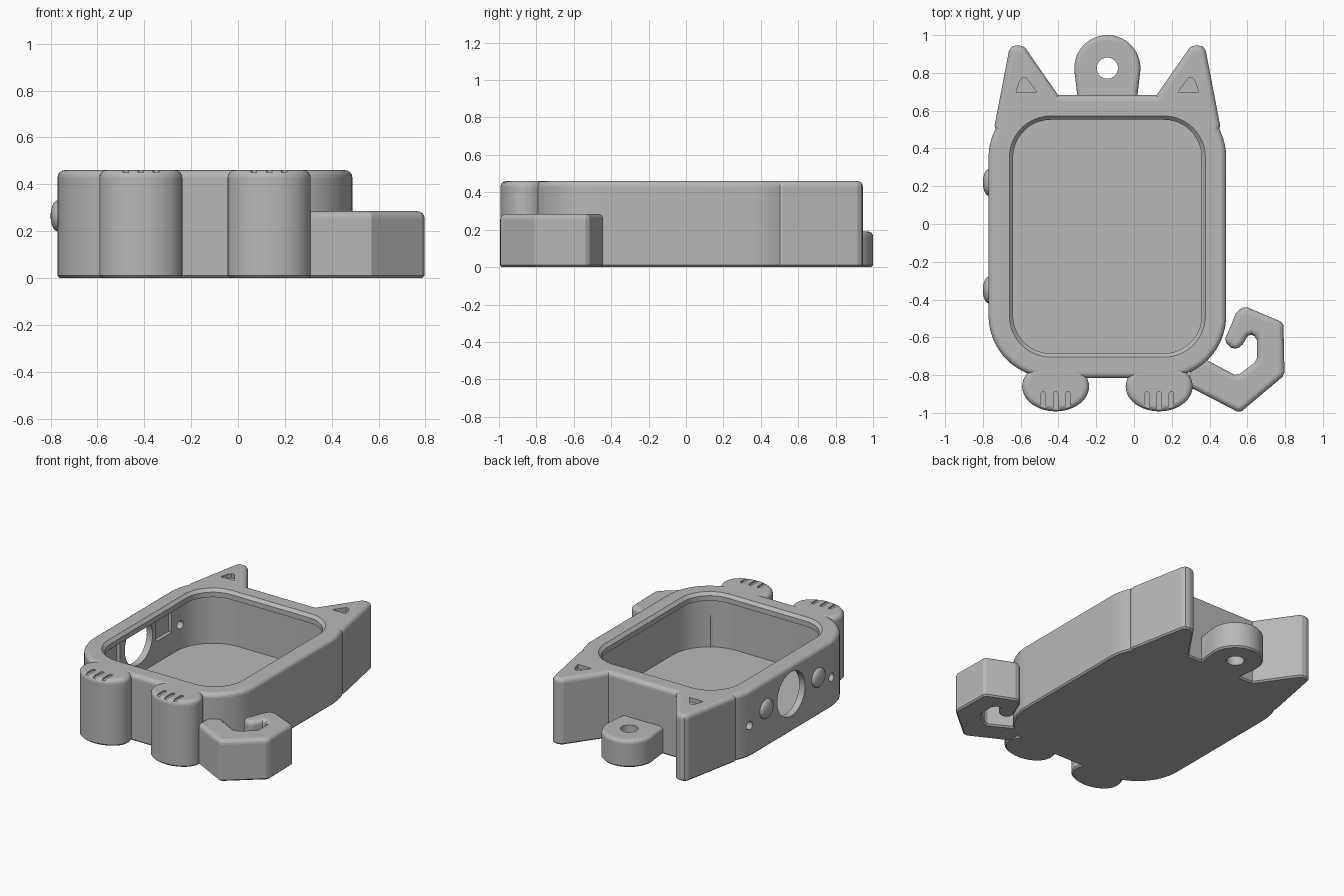
import bpy, bmesh
from math import sin, cos, pi, radians
from mathutils import Matrix, Vector

if "Cube" in bpy.data.objects:
    bpy.data.objects.remove(bpy.data.objects["Cube"])

CX = -0.141       # symmetry line of the case
TOP = 0.46        # case height
WALL_X = -0.77    # outer face of the wall with the buttons
WALL = 0.045      # thickness of the shell

grey = bpy.data.materials.new("plain grey")
grey.use_nodes = True
grey.diffuse_color = (0.48, 0.48, 0.48, 1)
grey.node_tree.nodes["Principled BSDF"].inputs["Base Color"].default_value = (0.48, 0.48, 0.48, 1)


def finish(name, bm):
    bmesh.ops.recalc_face_normals(bm, faces=bm.faces[:])
    mesh = bpy.data.meshes.new(name)
    bm.to_mesh(mesh)
    bm.free()
    mesh.materials.append(grey)
    ob = bpy.data.objects.new(name, mesh)
    bpy.context.scene.collection.objects.link(ob)
    return ob


def arc(x, y, rx, ry, start, end, steps):
    angles = [radians(start + (end - start) * i / steps) for i in range(steps + 1)]
    return [(x + rx * cos(a), y + ry * sin(a)) for a in angles]


def rounded_rect(x0, x1, y0, y1, r, steps=16):
    return (arc(x1 - r, y1 - r, r, r, 0, 90, steps) + arc(x0 + r, y1 - r, r, r, 90, 180, steps)
            + arc(x0 + r, y0 + r, r, r, 180, 270, steps) + arc(x1 - r, y0 + r, r, r, 270, 360, steps))


def soften(pts, cut):
    """Trim every corner of an outline."""
    out = []
    for i, p in enumerate(pts):
        p = Vector(p)
        for q in (pts[i - 1], pts[(i + 1) % len(pts)]):
            out.append(tuple(p + (Vector(q) - p).normalized() * cut))
    return out


def loft(name, layers):
    """Skin equal-length outlines, given as (z, points), and cap both ends."""
    bm = bmesh.new()
    rings = [[bm.verts.new((x, y, z)) for x, y in pts] for z, pts in layers]
    n = len(rings[0])
    for a, b in zip(rings, rings[1:]):
        for i in range(n):
            j = (i + 1) % n
            bm.faces.new((a[i], a[j], b[j], b[i]))
    bm.faces.new(rings[0])
    bm.faces.new(rings[-1])
    return finish(name, bm)


def prism(name, pts, z0, z1, top_bevel=0.0, foot_bevel=0.01):
    ob = loft(name, [(z0, pts), (z1, pts)])
    if top_bevel:
        bm = bmesh.new()
        bm.from_mesh(ob.data)
        for z, size, segs in ((z1, top_bevel, 4), (z0, foot_bevel, 1)):
            rim = [e for e in bm.edges if all(abs(v.co.z - z) < 1e-5 for v in e.verts)]
            bmesh.ops.bevel(bm, geom=rim, offset=size, offset_type='OFFSET', segments=segs,
                            profile=0.5, affect='EDGES', clamp_overlap=False)
        bm.to_mesh(ob.data)
        bm.free()
    return ob


def box(name, centre, size):
    x, y, z = centre
    w, d, h = (s / 2 for s in size)
    return prism(name, [(x - w, y - d), (x + w, y - d), (x + w, y + d), (x - w, y + d)], z - h, z + h)


def side_drill(name, y, z, r):
    bm = bmesh.new()
    place = Matrix.Translation((WALL_X, y, z)) @ Matrix.Rotation(pi / 2, 4, 'Y')
    bmesh.ops.create_cone(bm, cap_ends=True, segments=40, radius1=r, radius2=r, depth=0.15, matrix=place)
    return finish(name, bm)


def combine(target, tool, operation):
    mod = target.modifiers.new("join", 'BOOLEAN')
    mod.operation, mod.object, mod.solver = operation, tool, 'EXACT'
    tool.hide_render = True
    bpy.context.view_layer.objects.active = target
    bpy.ops.object.modifier_apply(modifier=mod.name)
    bpy.data.objects.remove(tool)


def smooth(ob, angle):
    bpy.ops.object.select_all(action='DESELECT')
    ob.select_set(True)
    bpy.context.view_layer.objects.active = ob
    bpy.ops.object.shade_smooth_by_angle(angle=radians(angle))


def mirrored(pts, side):
    return [(CX + side * u, y) for u, y in pts]


def case_outline(inset):
    return rounded_rect(WALL_X + inset, 0.488 - inset, -0.815 + inset, 0.682 - inset, 0.33 - inset)


# Case body with ears and feet
case = prism("case_body", case_outline(0), 0, TOP, 0.03)
ear = [(0.224, 0.63), (0.433, 0.93), (0.45, 0.942), (0.478, 0.946), (0.505, 0.94),
       (0.521, 0.918), (0.597, 0.522), (0.58, 0.45)]
ear_mark = [(0.375, 0.70), (0.483, 0.70), (0.465, 0.755), (0.45, 0.775), (0.43, 0.775)]
foot = arc(0.274, -0.86, 0.177, 0.132, 0, 360, 48)[:-1]
for side in (-1, 1):
    combine(case, prism("ear", mirrored(ear, side), 0, TOP, 0.03), 'UNION')
    combine(case, prism("foot", mirrored(foot, side), 0, TOP, 0.03), 'UNION')

# Hollow shell with a wide lip overhanging the cavity, chamfered at the opening
layers = [(z, case_outline(inset)) for z, inset in
          ((WALL, WALL), (0.405, WALL), (0.405, 0.13), (0.44, 0.13), (0.47, 0.10))]
combine(case, loft("cavity", layers), 'DIFFERENCE')

# Ear recesses and toe grooves
for side in (-1, 1):
    combine(case, prism("ear_mark", mirrored(ear_mark, side), TOP - 0.03, TOP + 0.05), 'DIFFERENCE')
    for k in (-1, 0, 1):
        u = 0.274 + k * 0.065
        groove = arc(u, -0.90, 0.012, 0.012, 0, 180, 8) + [(u - 0.012, -1.02), (u + 0.012, -1.02)]
        combine(case, prism("toe_groove", mirrored(groove, side), TOP - 0.01, TOP + 0.05), 'DIFFERENCE')

# Side openings, and shallow pockets behind the buttons
for y, z, r in ((-0.055, 0.262, 0.153), (0.395, 0.215, 0.028), (-0.50, 0.21, 0.028)):
    combine(case, side_drill("side_hole", y, z, r), 'DIFFERENCE')
for y in (0.22, -0.35):
    combine(case, box("button_pocket", (-0.725, y, 0.265), (0.05, 0.175, 0.14)), 'DIFFERENCE')
smooth(case, 10)

# Push buttons
for name, y in (("rear_button", 0.22), ("front_button", -0.35)):
    bm = bmesh.new()
    bmesh.ops.create_uvsphere(bm, u_segments=32, v_segments=16, radius=1)
    bmesh.ops.transform(bm, verts=bm.verts[:], matrix=Matrix.Translation((WALL_X, y, 0.265))
                        @ Matrix.Diagonal((0.03, 0.07, 0.066, 1)))
    bmesh.ops.bisect_plane(bm, geom=bm.verts[:] + bm.edges[:] + bm.faces[:], clear_outer=True,
                           plane_co=(WALL_X + 0.005, 0, 0), plane_no=(1, 0, 0))
    smooth(finish(name, bm), 40)

# Strap loop at the back
tab = arc(CX, 0.825, 0.175, 0.175, -5, 185, 36) + [(CX - 0.157, 0.66), (CX + 0.157, 0.66)]
loop = prism("strap_loop", tab, 0, 0.19, 0.025)
combine(loop, prism("loop_hole", arc(CX, 0.825, 0.056, 0.056, 0, 360, 32)[:-1], -0.1, 0.3), 'DIFFERENCE')
smooth(loop, 10)

# Curled angular tail
tail = [(0.29, -0.86), (0.56, -1.0), (0.797, -0.80), (0.791, -0.522), (0.59, -0.437), (0.545, -0.46),
        (0.478, -0.62), (0.525, -0.665), (0.568, -0.65), (0.61, -0.58), (0.65, -0.60), (0.65, -0.725),
        (0.545, -0.805), (0.376, -0.715), (0.30, -0.72)]
smooth(prism("tail", soften(tail, 0.014), 0, 0.285, 0.03), 10)
